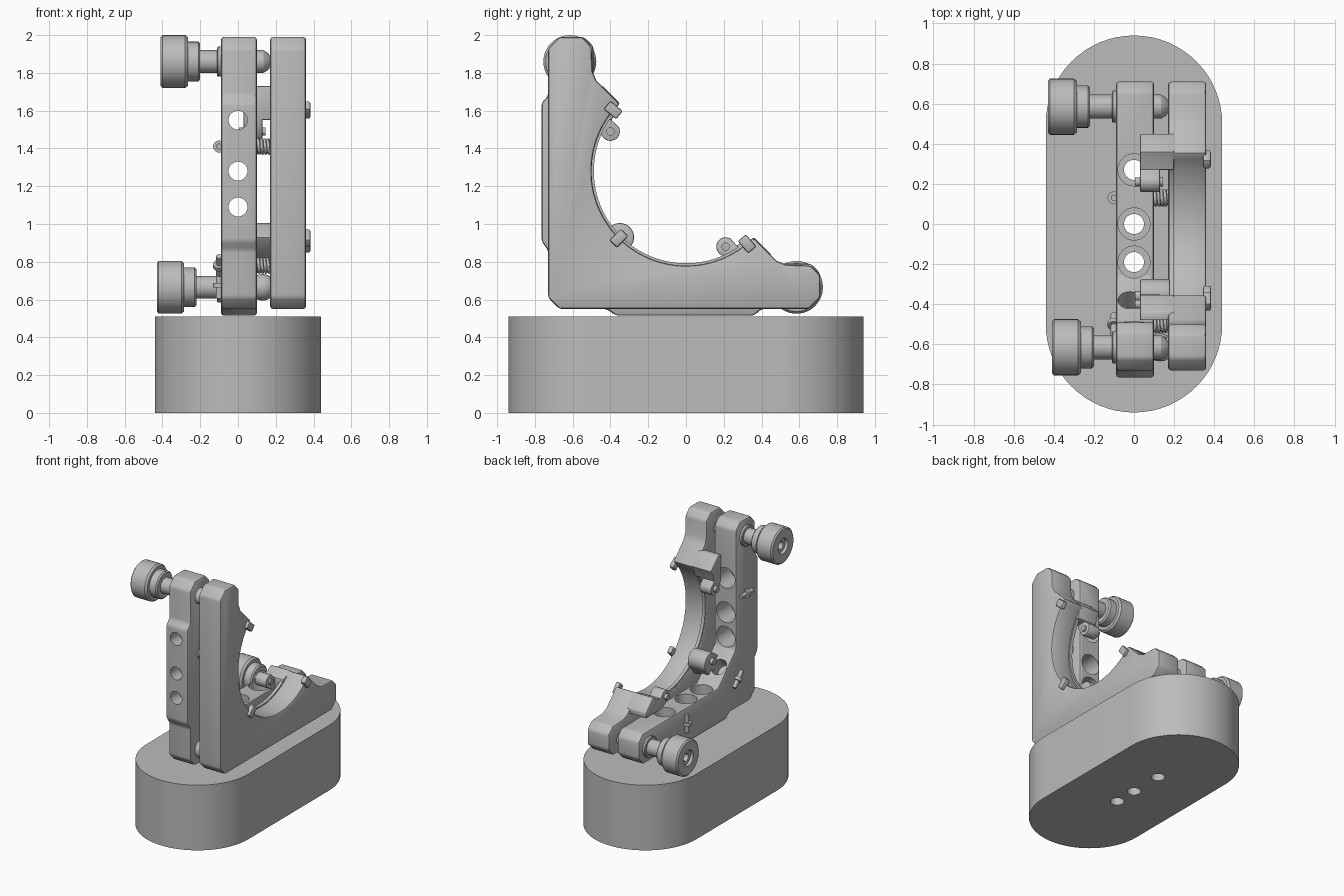
import bpy, bmesh
from math import sin, cos, pi, radians
from mathutils import Matrix, Vector

cube = bpy.data.objects.get("Cube")
if cube:
    bpy.data.objects.remove(cube)

grey = bpy.data.materials.new("satin_grey")
grey.use_nodes = True
grey.diffuse_color = (0.5, 0.5, 0.5, 1)
grey.node_tree.nodes["Principled BSDF"].inputs["Base Color"].default_value = (0.5, 0.5, 0.5, 1)

MID = 1.28  # height of the optical axis


def swap(p):
    """Mirror a (y, z) point across the diagonal of the L shape."""
    return (p[1] - MID, p[0] + MID)


def arc(cy, cz, r, a0, a1, n):
    return [(cy + r * cos(radians(a0 + (a1 - a0) * i / n)),
             cz + r * sin(radians(a0 + (a1 - a0) * i / n))) for i in range(n + 1)]


def finish(name, bm, bevel=0, cutters=()):
    bmesh.ops.recalc_face_normals(bm, faces=bm.faces)
    mesh = bpy.data.meshes.new(name)
    bm.to_mesh(mesh)
    bm.free()
    ob = bpy.data.objects.new(name, mesh)
    bpy.context.collection.objects.link(ob)
    mesh.materials.append(grey)
    bpy.ops.object.select_all(action='DESELECT')
    ob.select_set(True)
    bpy.context.view_layer.objects.active = ob
    if bevel:
        mod = ob.modifiers.new("edge", 'BEVEL')
        mod.width, mod.segments = bevel, 2
        mod.limit_method, mod.angle_limit = 'ANGLE', radians(30)
        bpy.ops.object.modifier_apply(modifier=mod.name)
    for c in cutters:
        mod = ob.modifiers.new("hole", 'BOOLEAN')
        mod.operation, mod.object, mod.solver = 'DIFFERENCE', c, 'EXACT'
        bpy.ops.object.modifier_apply(modifier=mod.name)
    bpy.ops.object.shade_smooth_by_angle(angle=radians(30))
    return ob


def prism(name, pts, x0, x1, bevel=0, cutters=()):
    """Extrude a (y, z) outline along x."""
    bm = bmesh.new()
    face = bm.faces.new([bm.verts.new((x0, y, z)) for y, z in pts])
    new = bmesh.ops.extrude_face_region(bm, geom=[face])["geom"]
    bmesh.ops.translate(bm, vec=(x1 - x0, 0, 0),
                        verts=[v for v in new if isinstance(v, bmesh.types.BMVert)])
    return finish(name, bm, bevel, cutters)


def rod(name, a, b, r, n=32):
    a, b = Vector(a), Vector(b)
    d = b - a
    m = Matrix.Translation((a + b) / 2) @ d.to_track_quat('Z', 'Y').to_matrix().to_4x4()
    bm = bmesh.new()
    bmesh.ops.create_cone(bm, cap_ends=True, segments=n, radius1=r, radius2=r,
                          depth=d.length, matrix=m)
    return finish(name, bm)


def lathe(name, profile, y, z, n=40):
    """Revolve an (x, radius) profile about an axis along x."""
    bm = bmesh.new()
    rings = [[bm.verts.new((x, y + r * cos(2 * pi * i / n), z + r * sin(2 * pi * i / n)))
              for i in range(n)] for x, r in profile]
    for p, q in zip(rings, rings[1:]):
        for i in range(n):
            bm.faces.new((p[i], p[(i + 1) % n], q[(i + 1) % n], q[i]))
    bm.faces.new(rings[0])
    bm.faces.new(rings[-1])
    return finish(name, bm)


# Holes through the base and both arms of the rear plate
vertical, sideways, bores = [], [], []
for s in (-0.19, 0, 0.27):
    vertical.append(rod("cutter", (0, s, -0.1), (0, s, 0.9), 0.05))
    bores.append(rod("cutter", (0, s, 0.62), (0, s, 0.9), 0.08))
    z = s + MID
    sideways.append(rod("cutter", (0, -0.9, z), (0, -0.4, z), 0.05))
    bores.append(rod("cutter", (0, -0.66, z), (0, -0.4, z), 0.08))
bores.append(rod("cutter", (-0.02, -0.46, 0.82), (-0.02, -0.3, 0.98), 0.06))

# Stadium base
bm = bmesh.new()
outline = arc(0, 0.5, 0.44, 0, 180, 32) + arc(0, -0.5, 0.44, 180, 360, 32)
face = bm.faces.new([bm.verts.new((x, y, 0)) for x, y in outline])
up = bmesh.ops.extrude_face_region(bm, geom=[face])["geom"]
bmesh.ops.translate(bm, vec=(0, 0, 0.51), verts=[v for v in up if isinstance(v, bmesh.types.BMVert)])
finish("base", bm, 0, vertical)

# Rear plate: half an outline, mirrored across the diagonal
half = [(-0.67, 0.55), (-0.42, 0.55), (-0.37, 0.515), (0.36, 0.515), (0.40, 0.55),
        (0.65, 0.55), (0.71, 0.61), (0.71, 0.74), (0.66, 0.79), (-0.27, 0.79)]
prism("rear_plate", half + [swap(p) for p in reversed(half)], -0.09, 0.1, 0.015,
      vertical + sideways + bores)
for c in vertical + sideways + bores:
    bpy.data.objects.remove(c)

# Front plate with the round mirror seat
half = [(-0.67, 0.55), (0.65, 0.55), (0.71, 0.61), (0.71, 0.73), (0.66, 0.78),
        (0.53, 0.785), (0.48, 0.805), (0.355, 0.93)]
seat = arc(0, MID, 0.5, -50, -220, 48)
prism("front_plate", half + seat + [swap(p) for p in reversed(half)], 0.17, 0.36, 0.015)
lip = arc(0, MID, 0.515, -55, -215, 48) + arc(0, MID, 0.488, -215, -55, 48)
prism("seat_lip", lip, 0.175, 0.2)

# Tabs behind the front plate, each with a round nose and a small screw
arm = [(0.27, 0.80), (0.45, 0.80), (0.45, 0.84), (0.36, 0.93), (0.32, 0.9), (0.27, 0.89)]
nose = arc(0.21, 0.88, 0.05, 60, 240, 12) + [(0.25, 0.80), (0.36, 0.80), (0.36, 0.89), (0.27, 0.885)]
for side, f in (("lower", lambda p: p), ("upper", swap)):
    prism(side + "_tab", [f(p) for p in arm], 0.03, 0.2, 0.008)
    prism(side + "_tab_nose", [f(p) for p in nose], 0.03, 0.13, 0.006)
    y, z = f((0.21, 0.88))
    rod(side + "_tab_screw", (0.005, y, z), (0.145, y, z), 0.022, 20)
corner = arc(-0.35, 0.93, 0.075, -35, 125, 16) + [(-0.47, 0.93), (-0.35, 0.81)]
prism("corner_tab", corner, 0.03, 0.18, 0.008)
rod("corner_tab_screw", (0.005, -0.36, 0.94), (0.1, -0.36, 0.94), 0.025, 20)

# Mirror clips on the front face
for i, a in enumerate((-50, 140, 225)):
    d, t = (cos(radians(a)), sin(radians(a))), (-sin(radians(a)), cos(radians(a)))
    pts = [(d[0] * (0.5 + u) + t[0] * v, MID + d[1] * (0.5 + u) + t[1] * v)
           for u, v in ((-0.04, -0.028), (0.045, -0.028), (0.045, 0.028), (-0.04, 0.028))]
    prism(f"mirror_clip_{i + 1}", pts, 0.345, 0.383, 0.009)

# Adjuster knobs with their shafts and collars
knob = [(0.06, 0.03), (0.02, 0.03), (0.02, 0.055), (0, 0.06), (0, 0.128), (0.01, 0.14),
        (0.13, 0.14), (0.145, 0.128), (0.145, 0.105), (0.2, 0.105), (0.21, 0.095),
        (0.21, 0.06)]
for name, x, y, z in (("upper", -0.41, -0.615, 1.86), ("lower", -0.43, 0.585, 0.665)):
    shaft = [(0.135, 0.06), (0.16, 0.045), (0.175, 0.02)]
    lathe(name + "_knob", [(x + u, r) for u, r in knob] + shaft, y, z)
    lathe(name + "_collar", [(-0.11, 0.06), (-0.11, 0.075), (-0.105, 0.08), (-0.08, 0.08)], y, z)

# Fixed pivot ball at the corner
bm = bmesh.new()
bmesh.ops.create_uvsphere(bm, u_segments=32, v_segments=16, radius=0.07,
                          matrix=Matrix.Translation((0.13, -0.615, 0.665)))
finish("pivot_ball", bm)

# Springs between the plates, hooked on cross pins at the back
for name, y, z, dy, dz in (("upper", -0.605, 1.41, 1, 0), ("lower", 0.13, 0.675, 0, 1),
                           ("corner", -0.5, 0.78, -0.7, 0.7)):
    cu = bpy.data.curves.new(name + "_spring", 'CURVE')
    cu.dimensions, cu.bevel_depth, cu.bevel_resolution = '3D', 0.008, 2
    sp = cu.splines.new('POLY')
    sp.points.add(96)
    for i, p in enumerate(sp.points):
        a = 2 * pi * i / 16
        p.co = (0.085 + 0.1 * i / 96, y + 0.036 * cos(a), z + 0.036 * sin(a), 1)
    cu.materials.append(grey)
    bpy.context.collection.objects.link(bpy.data.objects.new(name + "_spring", cu))
    k = 0.07
    rod(name + "_spring_pin", (-0.1, y - dy * k, z - dz * k), (-0.1, y + dy * k, z + dz * k), 0.016, 16)
    rod(name + "_spring_hook", (-0.1, y - dy * 0.012, z - dz * 0.012),
        (-0.1, y + dy * 0.012, z + dz * 0.012), 0.032, 20)
